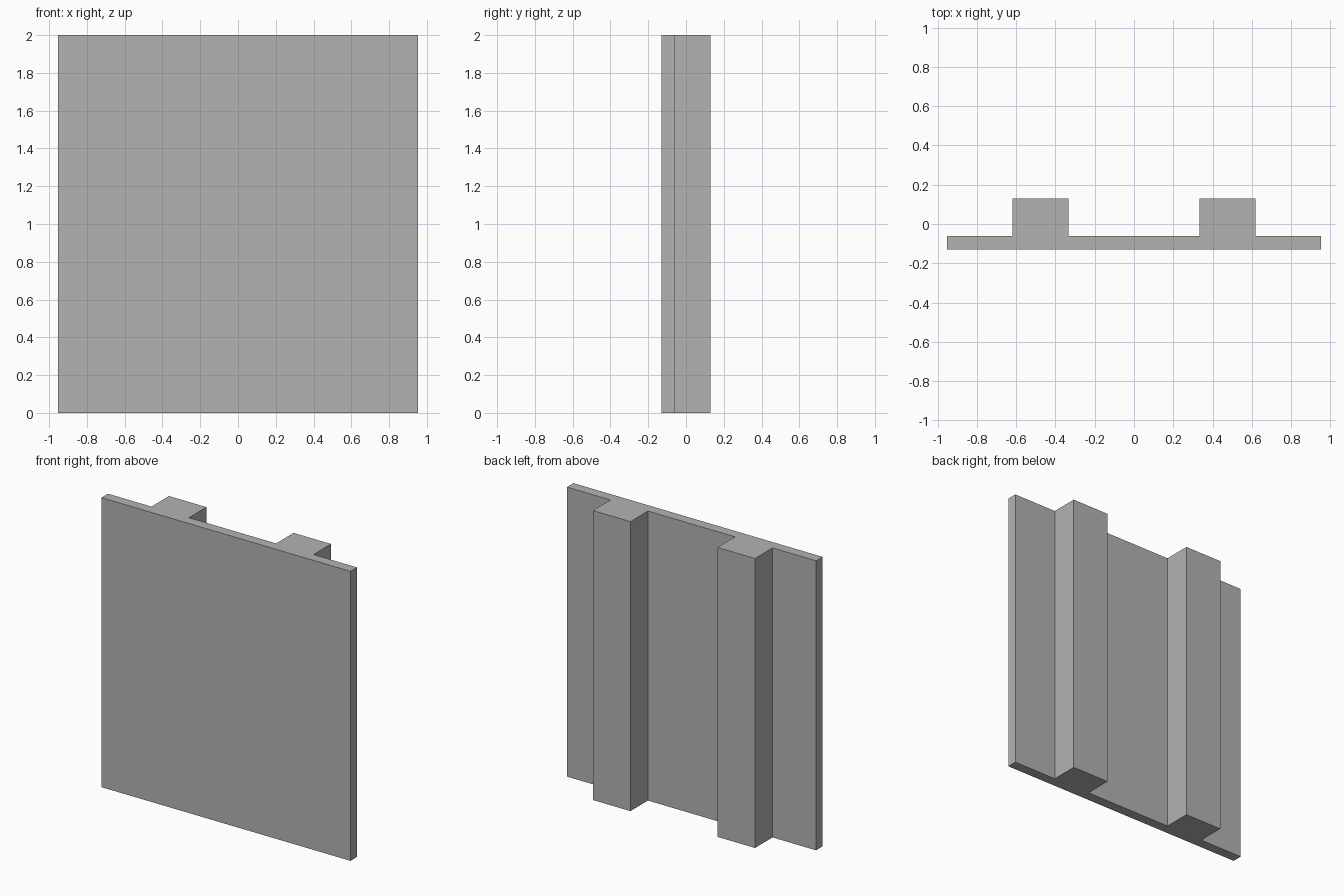
import bpy
import bmesh

cube = bpy.data.objects.get("Cube")
if cube:
    bpy.data.objects.remove(cube, do_unlink=True)

HEIGHT = 2.0
HALF_WIDTH = 0.952
FRONT, PANEL_BACK, RIB_BACK = -0.131, -0.06, 0.131
RIB_INNER, RIB_OUTER = 0.333, 0.619

# Plain grey material
grey = bpy.data.materials.new("plain grey")
grey.use_nodes = True
colour = (0.45, 0.45, 0.45, 1.0)
grey.diffuse_color = colour
grey.node_tree.nodes["Principled BSDF"].inputs["Base Color"].default_value = colour

# Left half of the plan, from the front corner round to the inside of the rib
half = [
    (HALF_WIDTH, FRONT),
    (HALF_WIDTH, PANEL_BACK),
    (RIB_OUTER, PANEL_BACK),
    (RIB_OUTER, RIB_BACK),
    (RIB_INNER, RIB_BACK),
    (RIB_INNER, PANEL_BACK),
]
plan = half + [(-x, y) for x, y in reversed(half)]

# Panel with two ribs on its back, extruded upwards as one solid
bm = bmesh.new()
base = bm.faces.new([bm.verts.new((x, y, 0)) for x, y in plan])
result = bmesh.ops.extrude_face_region(bm, geom=[base], use_keep_orig=True)
top = [v for v in result["geom"] if isinstance(v, bmesh.types.BMVert)]
bmesh.ops.translate(bm, verts=top, vec=(0, 0, HEIGHT))
bmesh.ops.recalc_face_normals(bm, faces=bm.faces)

mesh = bpy.data.meshes.new("ribbed_panel")
bm.to_mesh(mesh)
bm.free()
mesh.materials.append(grey)
panel = bpy.data.objects.new("ribbed_panel", mesh)
bpy.context.collection.objects.link(panel)
